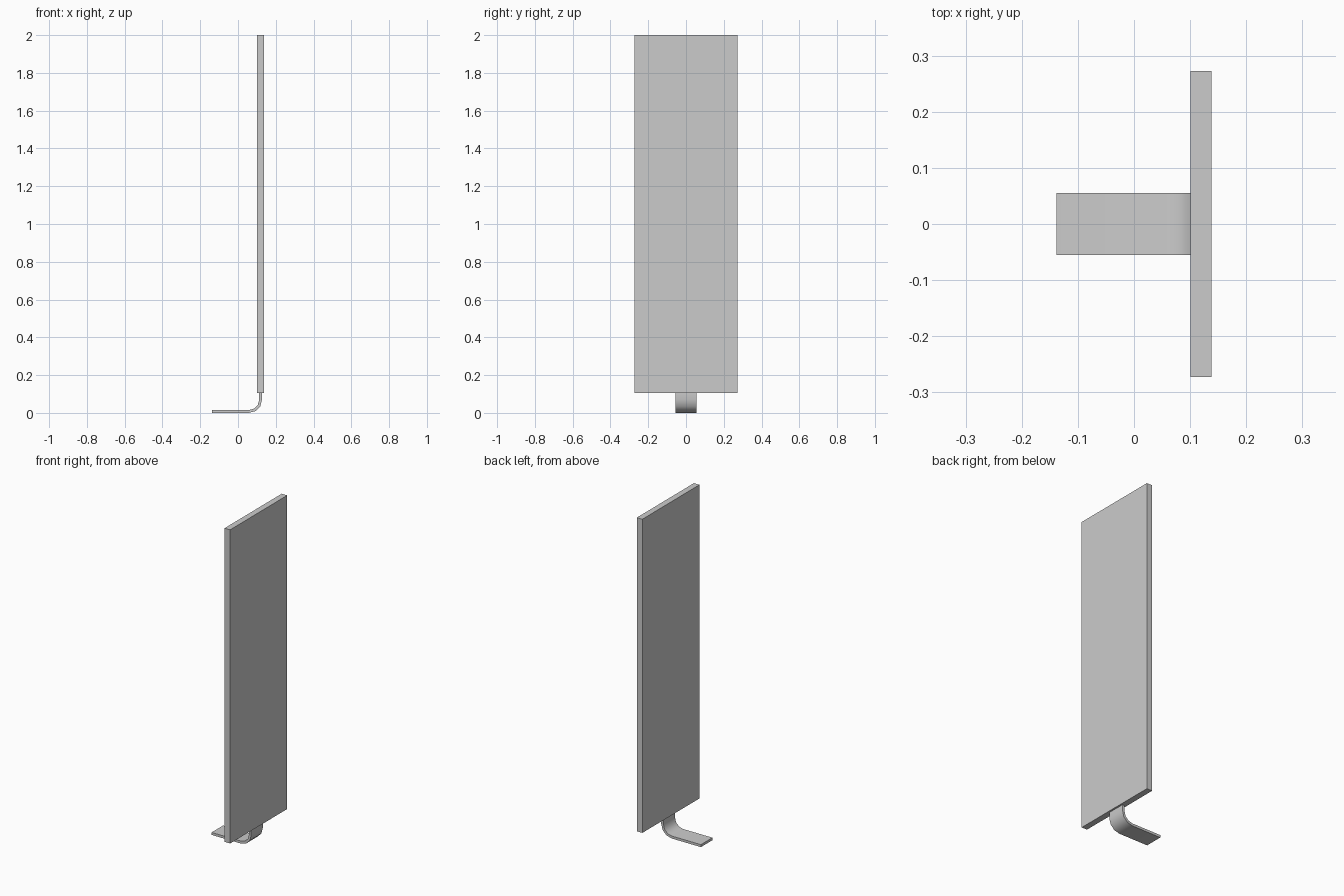
import bpy, bmesh, math

if "Cube" in bpy.data.objects:
    bpy.data.objects.remove(bpy.data.objects["Cube"])


def finish(bm, name):
    bmesh.ops.recalc_face_normals(bm, faces=bm.faces)
    mesh = bpy.data.meshes.new(name)
    bm.to_mesh(mesh)
    bm.free()
    obj = bpy.data.objects.new(name, mesh)
    bpy.context.collection.objects.link(obj)
    return obj


def extrude_profile(name, profile, width):
    """Extrude an XZ outline symmetrically along Y."""
    bm = bmesh.new()
    face = bm.faces.new([bm.verts.new((x, -width / 2, z)) for x, z in profile])
    new = bmesh.ops.extrude_face_region(bm, geom=[face])["geom"]
    verts = [g for g in new if isinstance(g, bmesh.types.BMVert)]
    bmesh.ops.translate(bm, verts=verts, vec=(0, width, 0))
    if face.is_valid and len(face.link_loops if hasattr(face, "link_loops") else face.loops) == 0:
        bm.faces.remove(face)
    return finish(bm, name)


# Tall flat panel
extrude_profile("panel", [(0.101, 0.105), (0.138, 0.105), (0.138, 2.0), (0.101, 2.0)], 0.545)

# Bent strap foot: flat tongue, three-segment bend, short upright
THICK, RADIUS, SEGMENTS = 0.015, 0.062, 3
UPRIGHT_X = 0.1195
cx, cz = UPRIGHT_X - RADIUS, THICK / 2 + RADIUS


def side(offset):
    r = RADIUS + offset
    pts = [(-0.138, cz - r)]
    for i in range(SEGMENTS + 1):
        a = -math.pi / 2 + i * math.pi / 2 / SEGMENTS
        pts.append((cx + r * math.cos(a), cz + r * math.sin(a)))
    return pts + [(cx + r, 0.105)]


foot = extrude_profile("bent_foot", side(THICK / 2) + side(-THICK / 2)[::-1], 0.11)

# Smooth the bend while keeping strap edges sharp
bpy.context.view_layer.objects.active = foot
foot.select_set(True)
bpy.ops.object.shade_smooth_by_angle(angle=math.radians(40))
